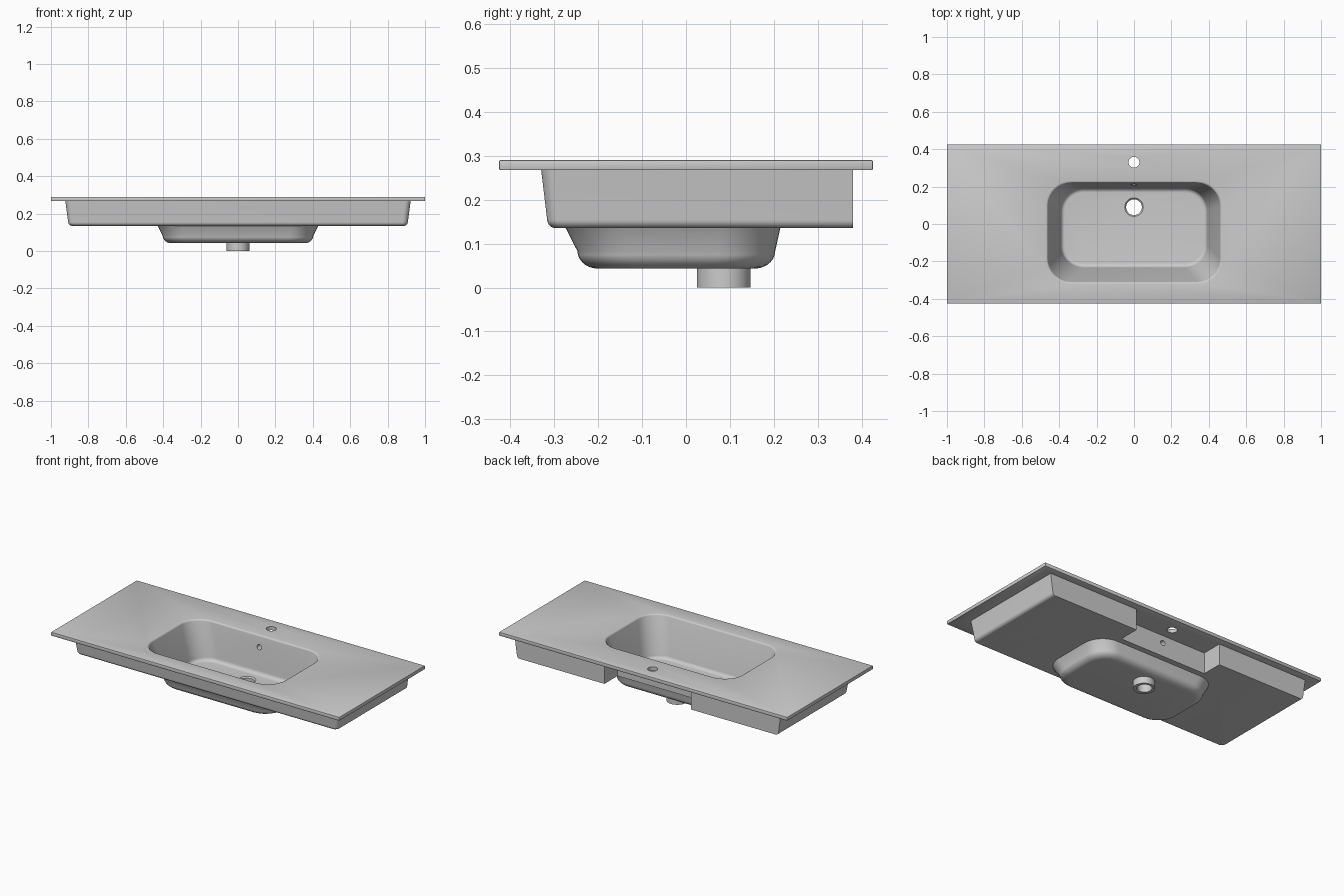
import bpy, bmesh, math

if "Cube" in bpy.data.objects:
    bpy.data.objects.remove(bpy.data.objects["Cube"])

N = 10  # segments per rounded corner


def make(name, bm):
    bmesh.ops.recalc_face_normals(bm, faces=bm.faces)
    me = bpy.data.meshes.new(name)
    bm.to_mesh(me)
    bm.free()
    ob = bpy.data.objects.new(name, me)
    bpy.context.collection.objects.link(ob)
    return ob


def box(name, x0, x1, y0, y1, z0, z1, bevel=0):
    bm = bmesh.new()
    bmesh.ops.create_cube(bm, size=1)
    for v in bm.verts:
        v.co.x = x1 if v.co.x > 0 else x0
        v.co.y = y1 if v.co.y > 0 else y0
        v.co.z = z1 if v.co.z > 0 else z0
    if bevel:
        bmesh.ops.bevel(bm, geom=bm.edges[:], offset=bevel, segments=2,
                        profile=0.5, affect='EDGES')
    return make(name, bm)


def loft(name, rings):
    """Capped loft of rounded rectangles (half_width, y0, y1, radius, z)."""
    bm = bmesh.new()
    loops = []
    for hx, y0, y1, r, z in rings:
        loop = []
        for k, (cx, cy) in enumerate([(hx - r, y1 - r), (r - hx, y1 - r),
                                      (r - hx, y0 + r), (hx - r, y0 + r)]):
            for i in range(N + 1):
                a = math.pi / 2 * (k + i / N)
                loop.append(bm.verts.new((cx + r * math.cos(a), cy + r * math.sin(a), z)))
        loops.append(loop)
    n = len(loops[0])
    for a, b in zip(loops, loops[1:]):
        for i in range(n):
            bm.faces.new((a[i], a[(i + 1) % n], b[(i + 1) % n], b[i]))
    bm.faces.new(loops[0])
    bm.faces.new(loops[-1])
    return make(name, bm)


def fillet(a, b, n=7):
    """Rings curving from wall ring a to flat ring b."""
    out = []
    for i in range(n + 1):
        t = math.pi / 2 * i / n
        out.append(tuple(p + (q - p) * (1 - math.cos(t)) for p, q in zip(a[:4], b[:4]))
                   + (a[4] + (b[4] - a[4]) * math.sin(t),))
    return out


def tube(name, y, stations):
    """Round solid on the vertical axis at x=0, from (radius, z) stations."""
    bm = bmesh.new()
    n = 48
    loops = [[bm.verts.new((r * math.cos(2 * math.pi * i / n),
                            y + r * math.sin(2 * math.pi * i / n), z)) for i in range(n)]
             for r, z in stations]
    for a, b in zip(loops, loops[1:]):
        for i in range(n):
            bm.faces.new((a[i], a[(i + 1) % n], b[(i + 1) % n], b[i]))
    bm.faces.new(loops[0])
    bm.faces.new(loops[-1])
    return make(name, bm)


def boolean(target, other, op):
    m = target.modifiers.new(op, 'BOOLEAN')
    m.operation, m.object, m.solver = op, other, 'EXACT'
    bpy.context.view_layer.objects.active = target
    bpy.ops.object.modifier_apply(modifier=m.name)
    bpy.data.objects.remove(other)


# Apron under the counter: drafted sides, rounded lower edge, square back
basin = loft("washbasin", [(0.925, -0.331, 0.6, 0.03, 0.28)] +
             fillet((0.908, -0.316, 0.6, 0.03, 0.155), (0.888, -0.296, 0.58, 0.02, 0.135)))
boolean(basin, box("back_cut", -2, 2, 0.38, 1, 0, 1), 'DIFFERENCE')
boolean(basin, box("plumbing_notch", -0.3, 0.3, 0.25, 1, 0, 1), 'DIFFERENCE')

# Counter slab, bowl underside and drain spigot
boolean(basin, box("counter", -1, 1, -0.425, 0.425, 0.267, 0.29, 0.003), 'UNION')
boolean(basin, loft("bowl_shell", [(0.462, -0.307, 0.229, 0.13, 0.2)] +
                    fillet((0.403, -0.247, 0.203, 0.13, 0.083),
                           (0.36, -0.2, 0.155, 0.1, 0.043))), 'UNION')
boolean(basin, tube("drain_spigot", 0.086, [(0.061, 0), (0.061, 0.052)]), 'UNION')

# Bowl hollow with a soft rim and a filleted floor
floor = fillet((0.392, -0.233, 0.192, 0.12, 0.085), (0.37, -0.21, 0.168, 0.1, 0.06))
rim = fillet((0.46, -0.309, 0.219, 0.125, 0.28), (0.471, -0.32, 0.23, 0.13, 0.29), 4)
boolean(basin, loft("bowl_hollow", floor[::-1] + rim +
                    [(0.471, -0.32, 0.23, 0.13, 0.35)]), 'DIFFERENCE')

# Drain, tap and overflow holes
boolean(basin, tube("drain_hole", 0.09, [(0.042, -0.1), (0.042, 0.052), (0.05, 0.0605),
                                         (0.05, 0.1)]), 'DIFFERENCE')
boolean(basin, tube("tap_hole", 0.33, [(0.029, 0.2), (0.029, 0.4)]), 'DIFFERENCE')
overflow = tube("overflow_hole", 0, [(0.016, -0.08), (0.016, 0.08)])
overflow.data.transform(overflow.matrix_world.Rotation(math.pi / 2, 4, 'X'))
overflow.data.transform(overflow.matrix_world.Translation((0, 0.23, 0.22)))
boolean(basin, overflow, 'DIFFERENCE')

# Smooth shading with crisp edges
bpy.ops.object.select_all(action='DESELECT')
basin.select_set(True)
bpy.context.view_layer.objects.active = basin
bpy.ops.object.shade_smooth_by_angle(angle=math.radians(30))
